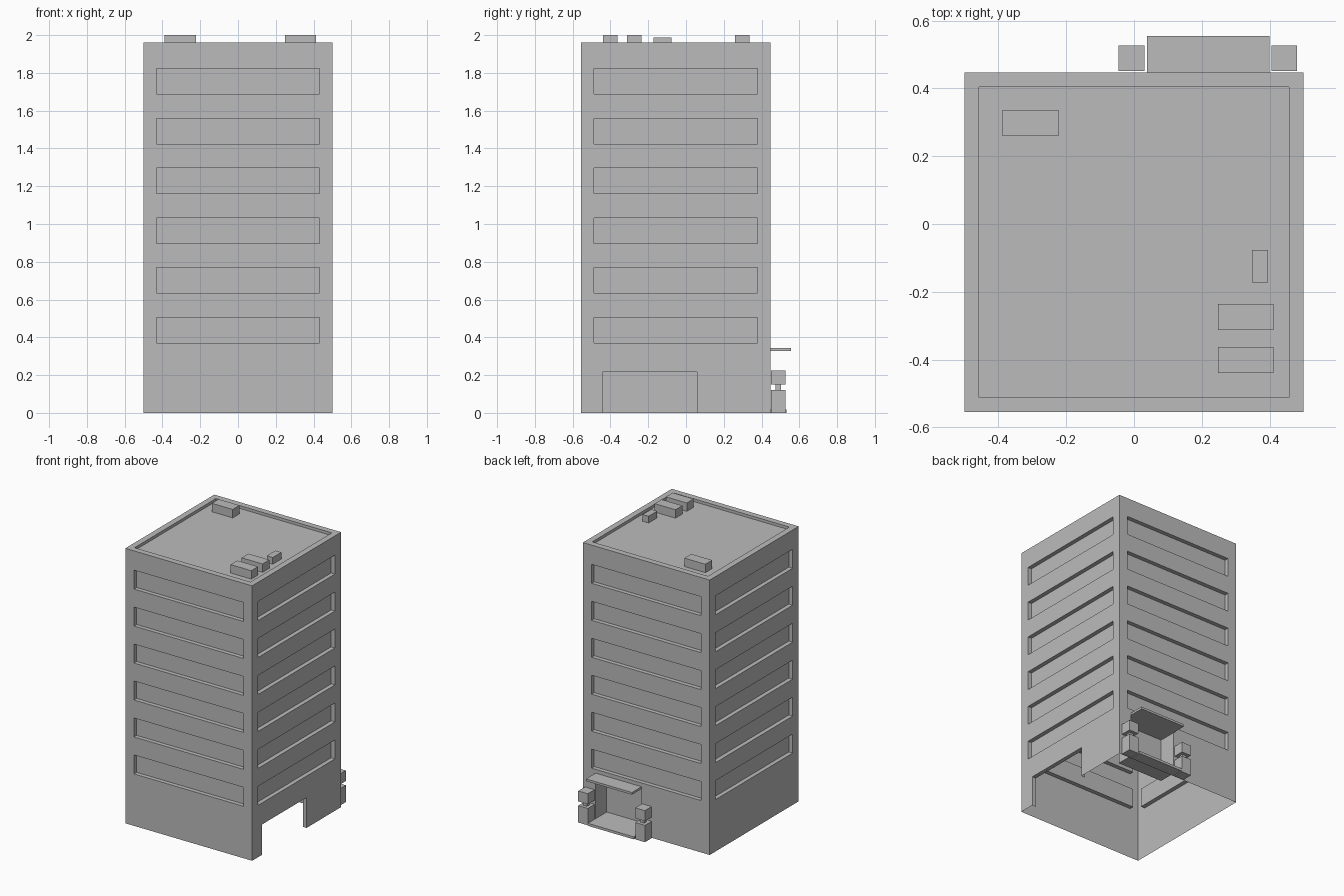
import bpy, bmesh
from mathutils import Vector

if "Cube" in bpy.data.objects:
    bpy.data.objects.remove(bpy.data.objects["Cube"])

grey = bpy.data.materials.new("light_grey")
grey.use_nodes = True
colour = (0.5, 0.5, 0.5, 1)
grey.diffuse_color = colour
grey.node_tree.nodes["Principled BSDF"].inputs["Base Color"].default_value = colour

# Main dimensions
HALF, FRONT, BACK, HEIGHT = 0.5, -0.555, 0.447, 1.96
FLOORS, PITCH, SILL, WINDOW = 6, 0.2635, 0.37, 0.135
MARGIN, REVEAL = 0.068, 0.03


def finish(bm, name):
    mesh = bpy.data.meshes.new(name)
    bm.to_mesh(mesh)
    bm.free()
    mesh.materials.append(grey)
    obj = bpy.data.objects.new(name, mesh)
    bpy.context.collection.objects.link(obj)
    return obj


def box(name, x, y, z):
    bm = bmesh.new()
    bmesh.ops.create_cube(bm, size=1)
    for v in bm.verts:
        v.co = [lim[0] if c < 0 else lim[1] for c, lim in zip(v.co, (x, y, z))]
    return finish(bm, name)


def panel(bm, origin, u, v, width, height, openings):
    """Flat sheet with sunken openings (u0, u1, v0, v1, depth, has_back)."""
    origin, u, v = Vector(origin), Vector(u), Vector(v)
    inward = v.cross(u)

    def quad(*corners):
        bm.faces.new([bm.verts.new(origin + u * a + v * b + inward * d)
                      for a, b, d in corners])

    us = sorted({0, width, *(c for o in openings for c in o[:2])})
    vs = sorted({0, height, *(c for o in openings for c in o[2:4])})
    for a0, a1 in zip(us, us[1:]):
        for b0, b1 in zip(vs, vs[1:]):
            a, b = (a0 + a1) / 2, (b0 + b1) / 2
            if not any(o[0] < a < o[1] and o[2] < b < o[3] for o in openings):
                quad((a0, b0, 0), (a1, b0, 0), (a1, b1, 0), (a0, b1, 0))
    for a0, a1, b0, b1, depth, has_back in openings:
        ring = [(a0, b0), (a1, b0), (a1, b1), (a0, b1)]
        for p, q in zip(ring, ring[1:] + ring[:1]):
            if p[1] == q[1] == 0:
                continue  # a doorway has no sill at ground level
            quad((*p, 0), (*q, 0), (*q, depth), (*p, depth))
        if has_back:
            quad(*[(*p, depth) for p in ring])


def windows(width):
    return [(MARGIN, width - MARGIN, SILL + i * PITCH, SILL + i * PITCH + WINDOW,
             REVEAL, True) for i in range(FLOORS)]


# Tower shell: four walls with window bands, sunken roof, open underside
bm = bmesh.new()
up = (0, 0, 1)
wide, deep = 2 * HALF, BACK - FRONT
side_door = (0.112, 0.614, 0, 0.216, REVEAL, False)
entrance = (HALF - 0.4, HALF - 0.038, 0.018, 0.327, 0.125, True)
panel(bm, (-HALF, FRONT, 0), (1, 0, 0), up, wide, HEIGHT, windows(wide))
panel(bm, (HALF, FRONT, 0), (0, 1, 0), up, deep, HEIGHT, windows(deep) + [side_door])
panel(bm, (HALF, BACK, 0), (-1, 0, 0), up, wide, HEIGHT, windows(wide) + [entrance])
panel(bm, (-HALF, BACK, 0), (0, -1, 0), up, deep, HEIGHT, windows(deep))
rim = 0.043
panel(bm, (-HALF, FRONT, HEIGHT), (1, 0, 0), (0, 1, 0), wide, deep,
      [(rim, wide - rim, rim, deep - rim, 0.02, True)])
bmesh.ops.remove_doubles(bm, verts=bm.verts, dist=0.0001)
finish(bm, "tower")

# Rooftop units
ROOF = HEIGHT - 0.02
box("roof_unit_back", (-0.388, -0.223), (0.259, 0.336), (ROOF, 2))
box("roof_unit_middle", (0.248, 0.412), (-0.313, -0.236), (ROOF, 2))
box("roof_unit_front", (0.248, 0.412), (-0.439, -0.363), (ROOF, 2))
box("roof_vent", (0.348, 0.395), (-0.173, -0.076), (ROOF, 1.988))

# Rear entrance: canopy, step and a pair of posts
box("canopy", (0.038, 0.4), (BACK, 0.555), (0.327, 0.343))
box("entrance_step", (0.038, 0.4), (BACK, 0.533), (0, 0.018))
for side, x in (("right", -0.007), ("left", 0.443)):
    for part, half, z in (("base", 0.038, (0, 0.12)), ("neck", 0.015, (0.12, 0.15)),
                          ("cap", 0.038, (0.15, 0.225))):
        box(f"post_{part}_{side}", (x - half, x + half), (0.489 - half, 0.489 + half), z)
